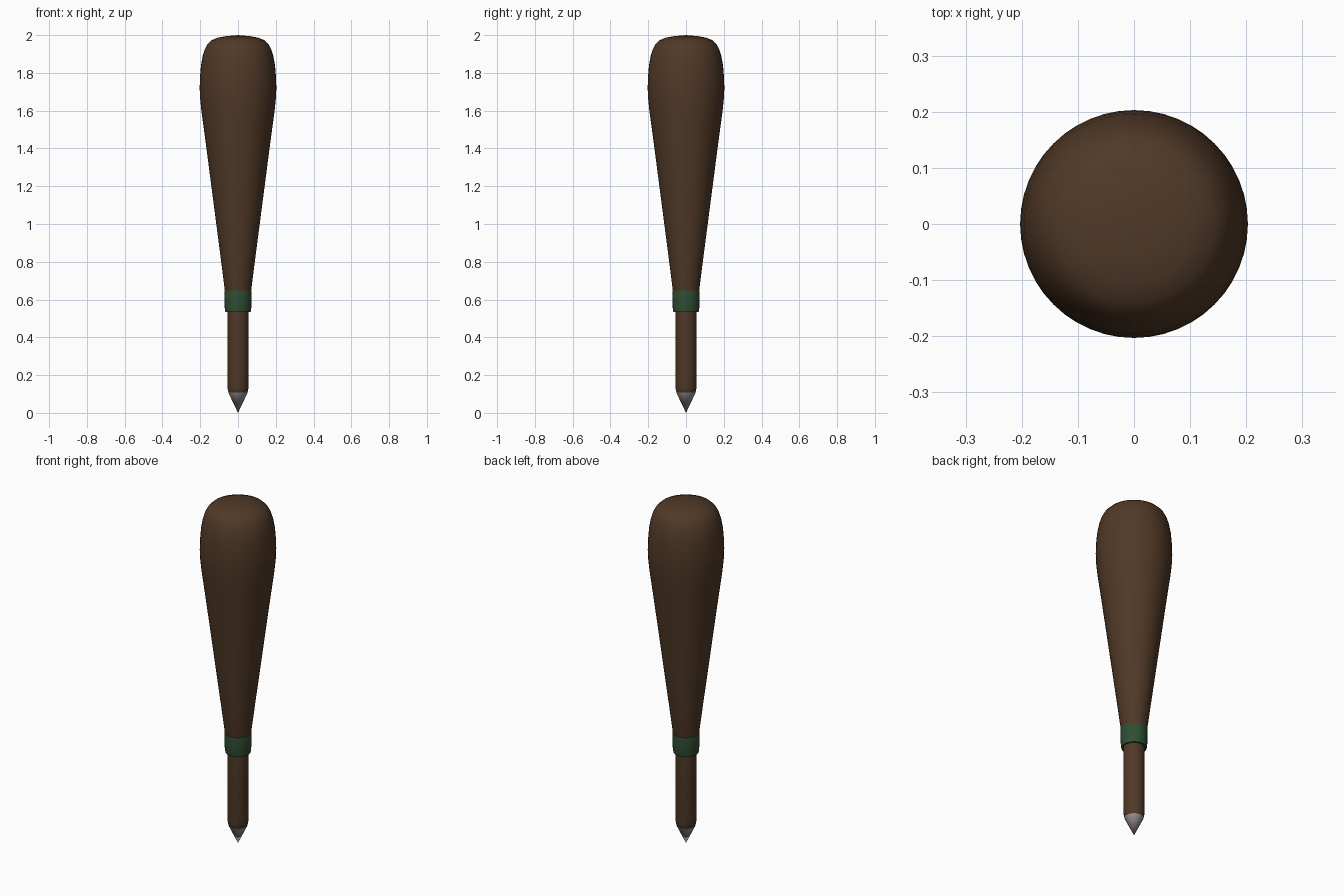
import bpy, bmesh, math

if "Cube" in bpy.data.objects:
    bpy.data.objects.remove(bpy.data.objects["Cube"])

SIDES = 48


def material(name, rgb):
    m = bpy.data.materials.new(name)
    m.diffuse_color = (*rgb, 1)
    m.use_nodes = True
    m.node_tree.nodes["Principled BSDF"].inputs["Base Color"].default_value = m.diffuse_color
    return m


def lathe(name, profile, mat, angle=35):
    """Spin an (r, z) profile, listed bottom to top, around the z axis."""
    bm = bmesh.new()
    rings = []
    for r, z in profile:
        if r == 0:
            rings.append([bm.verts.new((0, 0, z))] * SIDES)
        else:
            rings.append([bm.verts.new((r * math.cos(2 * math.pi * i / SIDES),
                                        r * math.sin(2 * math.pi * i / SIDES), z))
                          for i in range(SIDES)])
    for a, b in zip(rings, rings[1:]):
        for i in range(SIDES):
            j = (i + 1) % SIDES
            bm.faces.new(list(dict.fromkeys((a[i], a[j], b[j], b[i]))))
    bmesh.ops.recalc_face_normals(bm, faces=bm.faces)
    me = bpy.data.meshes.new(name)
    bm.to_mesh(me)
    bm.free()
    me.materials.append(mat)
    ob = bpy.data.objects.new(name, me)
    bpy.context.collection.objects.link(ob)
    bpy.ops.object.select_all(action='DESELECT')
    ob.select_set(True)
    bpy.context.view_layer.objects.active = ob
    bpy.ops.object.shade_smooth_by_angle(angle=math.radians(angle))
    return ob


wood = material("dark_wood", (0.082, 0.041, 0.020))
green = material("green_band", (0.028, 0.078, 0.033))
metal = material("grey_metal", (0.33, 0.29, 0.29))

# Tapered club head with rounded top
lathe("club_head", [
    (0, 0.62), (0.064, 0.62), (0.070, 0.65), (0.089, 0.80), (0.115, 1.00),
    (0.141, 1.20), (0.167, 1.40), (0.183, 1.52), (0.194, 1.60), (0.201, 1.67),
    (0.203, 1.72), (0.201, 1.78), (0.196, 1.84), (0.187, 1.89), (0.176, 1.925),
    (0.162, 1.952), (0.140, 1.973), (0.105, 1.987), (0.06, 1.995), (0, 2.0)], wood)

# Narrow grip shaft
lathe("grip_shaft", [
    (0, 0.105), (0.048, 0.105), (0.053, 0.118), (0.056, 0.135),
    (0.056, 0.63), (0, 0.63)], wood)

# Collar between shaft and head
lathe("collar_band", [
    (0.052, 0.537), (0.067, 0.535), (0.070, 0.550), (0.0725, 0.635),
    (0.0715, 0.648), (0.060, 0.65)], green)

# Pointed metal spike
lathe("spike_tip", [(0, 0.0), (0.051, 0.107), (0, 0.107)], metal)
